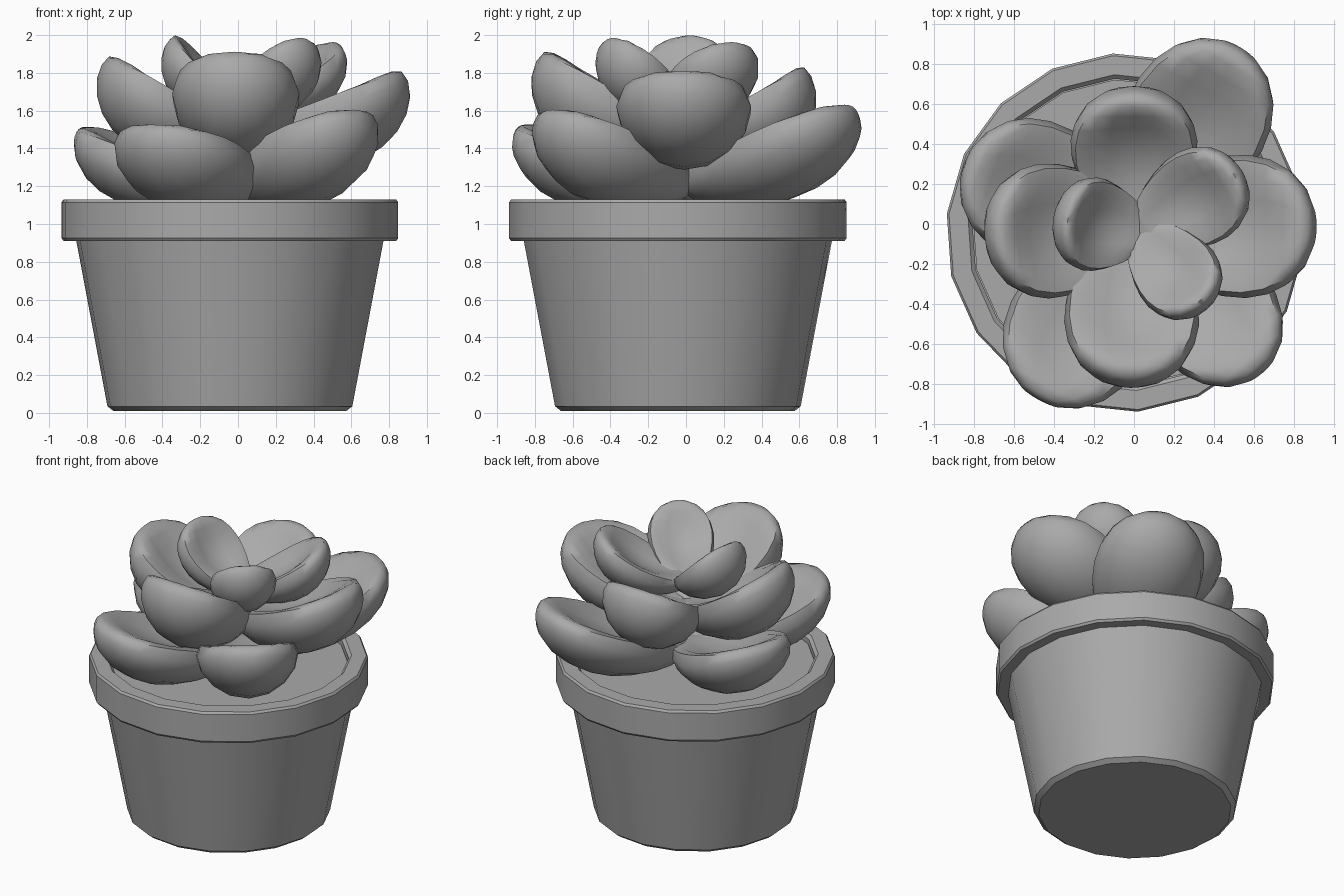
import bpy, bmesh, math
from mathutils import Vector, Matrix

if "Cube" in bpy.data.objects:
    bpy.data.objects.remove(bpy.data.objects["Cube"], do_unlink=True)

grey = bpy.data.materials.new("soft grey")
grey.use_nodes = True
COLOUR = (0.4, 0.4, 0.4, 1)
grey.diffuse_color = COLOUR
grey.node_tree.nodes["Principled BSDF"].inputs["Base Color"].default_value = COLOUR


def finish(name, bm, angle):
    bmesh.ops.recalc_face_normals(bm, faces=bm.faces)
    mesh = bpy.data.meshes.new(name)
    bm.to_mesh(mesh)
    bm.free()
    mesh.materials.append(grey)
    obj = bpy.data.objects.new(name, mesh)
    bpy.context.collection.objects.link(obj)
    bpy.ops.object.select_all(action="DESELECT")
    obj.select_set(True)
    bpy.context.view_layer.objects.active = obj
    bpy.ops.object.shade_smooth_by_angle(angle=math.radians(angle))
    return obj


def lathe(name, profile, sides=18, turn=14):
    """Spin a (radius, height) profile into a many-sided solid with flat caps."""
    bm = bmesh.new()
    rings = []
    for r, z in profile:
        angles = [math.radians(turn + 360 * i / sides) for i in range(sides)]
        rings.append([bm.verts.new((r * math.cos(a), r * math.sin(a), z)) for a in angles])
    for low, high in zip(rings, rings[1:]):
        for i in range(sides):
            j = (i + 1) % sides
            bm.faces.new((low[i], low[j], high[j], high[i]))
    bm.faces.new(rings[0])
    bm.faces.new(rings[-1])
    obj = finish(name, bm, 30)
    obj.location = (-0.043, -0.043, 0)
    return obj


def leaf(name, base, tip, width, depth):
    """Plump leaf: round belly, rounded rim, dished upper face, lifted tip."""
    bm = bmesh.new()
    bmesh.ops.create_uvsphere(bm, u_segments=16, v_segments=12, radius=1)
    bmesh.ops.rotate(bm, verts=bm.verts, matrix=Matrix.Rotation(math.pi / 2, 3, "Y"))
    base, tip = Vector(base), Vector(tip)
    length = (tip - base).length
    along = (tip - base).normalized()
    side = Vector((0, 0, 1)).cross(along).normalized()
    up = along.cross(side)
    for v in bm.verts:
        x, y, z = v.co
        swell = 1 + 0.22 * x
        y *= swell
        if z > 0:
            z = (1.3 * z - 1.15 * z * z) * depth   # rounded rim, dished middle
        else:
            z = z * swell * depth                  # full belly
        lift = z + 0.15 * depth * y * y + 0.06 * x * x
        v.co = base + along * (x + 1) / 2 * length + side * y * width / 2 + up * lift
    return finish(name, bm, 60)


# Pot and soil
lathe("pot_body", [(0.62, 0.01), (0.652, 0.035), (0.825, 0.95)])
lathe("pot_rim", [(0.80, 0.91), (0.885, 0.91), (0.896, 0.925), (0.896, 1.115), (0.885, 1.13),
                  (0.79, 1.13), (0.77, 1.11), (0.77, 1.06)])
lathe("soil", [(0.76, 1.0), (0.765, 1.08)])

# Leaves in three tiers: tip position, width, belly depth
tiers = {
    "lower_leaf": ((0, 0, 1.14), [((0.54, 0.89, 1.53), 0.70, 0.23), ((-0.86, 0.30, 1.41), 0.68, 0.22),
                                  ((-0.48, -0.89, 1.42), 0.70, 0.23), ((0.65, -0.75, 1.50), 0.64, 0.24)]),
    "middle_leaf": ((0, 0, 1.38), [((-0.75, -0.06, 1.79), 0.66, 0.24), ((0, 0.69, 1.73), 0.62, 0.24),
                                   ((0.92, -0.02, 1.70), 0.70, 0.25), ((-0.02, -0.82, 1.81), 0.66, 0.26)]),
    "upper_leaf": ((0.03, -0.04, 1.56), [((0.55, 0.27, 1.88), 0.48, 0.17), ((0.37, -0.43, 1.91), 0.42, 0.16),
                                         ((-0.40, 0.03, 1.93), 0.46, 0.16)]),
}
for name, (base, leaves) in tiers.items():
    for i, (tip, width, depth) in enumerate(leaves):
        leaf(f"{name}_{i + 1}", base, tip, width, depth)
